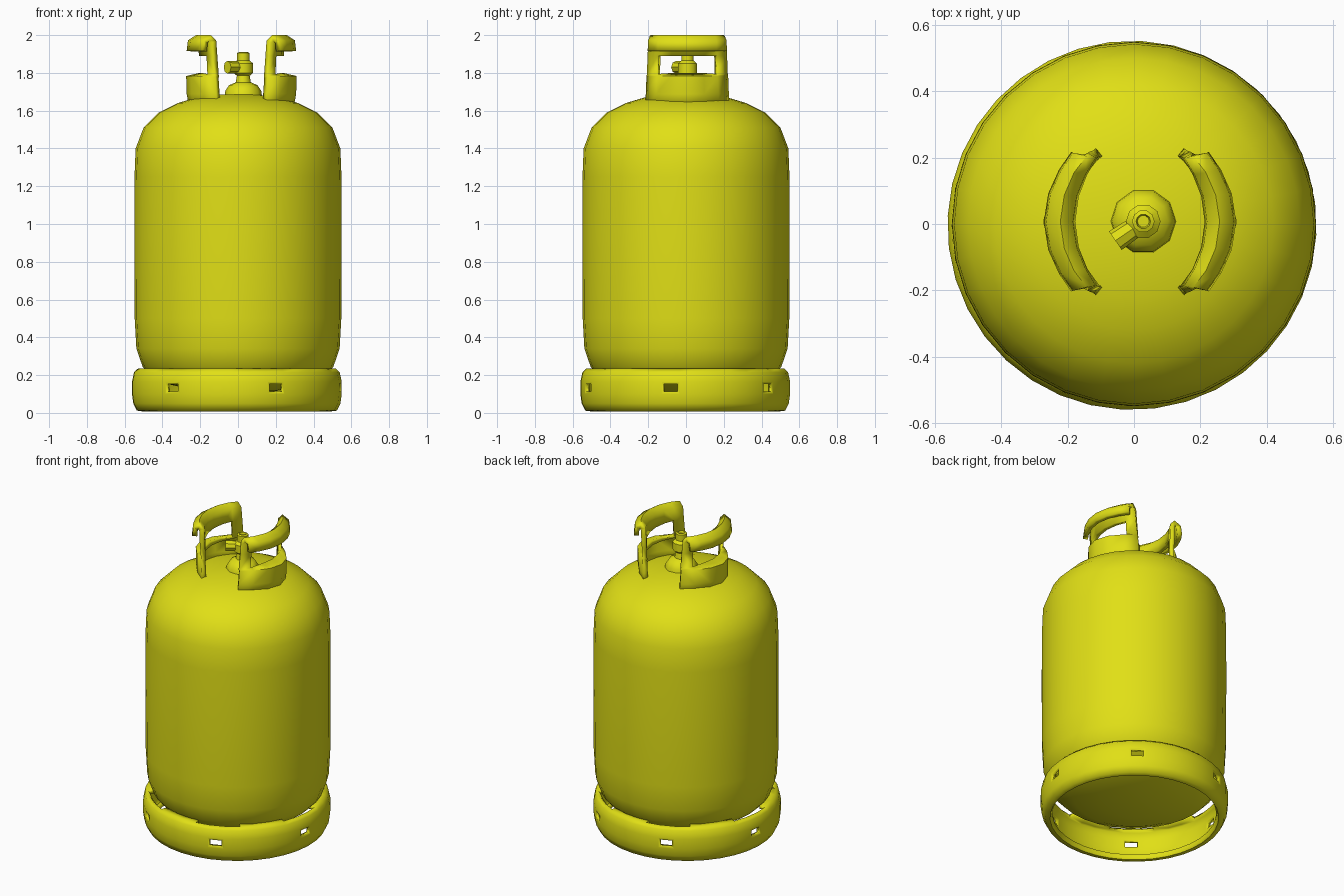
import bpy, bmesh, math
from mathutils import Vector

if "Cube" in bpy.data.objects:
    bpy.data.objects.remove(bpy.data.objects["Cube"])

yellow = bpy.data.materials.new("yellow_paint")
yellow.diffuse_color = (0.75, 0.74, 0.008, 1)
yellow.use_nodes = True
yellow.node_tree.nodes["Principled BSDF"].inputs["Base Color"].default_value = yellow.diffuse_color


def finish(bm, name, angle=50, thickness=0, offset=-1):
    me = bpy.data.meshes.new(name)
    bm.to_mesh(me)
    bm.free()
    me.materials.append(yellow)
    me.shade_smooth()
    me.set_sharp_from_angle(angle=math.radians(angle))
    ob = bpy.data.objects.new(name, me)
    bpy.context.collection.objects.link(ob)
    if thickness:
        mod = ob.modifiers.new("wall", 'SOLIDIFY')
        mod.thickness, mod.offset = thickness, offset
    return ob


def revolve(profile, segs, centre=(0, 0), start=0.0):
    """Lathe (radius, z) points listed from bottom to top."""
    bm = bmesh.new()
    grid = []
    for r, z in profile:
        ring = []
        for i in range(segs):
            a = math.radians(start) + math.tau * i / segs
            ring.append(bm.verts.new((centre[0] + r * math.cos(a), centre[1] + r * math.sin(a), z)))
        grid.append(ring)
    for lo, hi in zip(grid, grid[1:]):
        for i in range(segs):
            k = (i + 1) % segs
            bm.faces.new((lo[i], lo[k], hi[k], hi[i]))
    bmesh.ops.remove_doubles(bm, verts=bm.verts, dist=1e-5)
    return bm


# Tank body with domed bottom and shoulder
body = [(0, .10), (.2, .115), (.36, .15), (.46, .195), (.505, .245), (.538, .34), (.547, .5),
        (.549, .9), (.548, 1.25), (.542, 1.40), (.50, 1.51), (.42, 1.59), (.32, 1.64),
        (.22, 1.67), (.1, 1.685), (0, 1.69)]
finish(revolve(body, 32), "tank_body", 60)

# Foot ring: curled band with six drain holes and a slit above each one
ring = [(.485, .035), (.50, .008), (.53, .012), (.549, .05), (.556, .10), (.556, .165),
        (.545, .215), (.525, .234), (.485, .236)]
bm = revolve(ring, 36, (-.006, -.004), -13)


def off_hole(face):
    c = face.calc_center_median()
    a = math.degrees(math.atan2(c.y, c.x)) + 8
    return abs((a + 30) % 60 - 30)


slits = [f for f in bm.faces if f.calc_center_median().z > .23 and off_hole(f) < 14]
holes = [f for f in bm.faces if .11 < f.calc_center_median().z < .15 and off_hole(f) < 4]
bmesh.ops.inset_individual(bm, faces=holes, thickness=.017)
bmesh.ops.delete(bm, geom=slits + holes, context='FACES')
finish(bm, "foot_ring", 60, .025)

# Two curved guard handles: (z, outward shift, bulge) rows by columns across y
rows = [(1.61, -.005, .14), (1.69, .0, .15), (1.775, .005, .15), (1.785, .005, .09),
        (1.89, .015, .07), (1.965, .02, .07), (1.985, .04, .075), (1.965, .065, .08),
        (1.915, .07, .08)]
cols = [-1, -.74, -.4, 0, .4, .74, 1]
for side, name in ((-1, "left_handle"), (1, "right_handle")):
    bm = bmesh.new()
    grid = []
    for z, out, bulge in rows:
        half = .205 - .03 * (z - 1.8)
        grid.append([bm.verts.new((.018 + side * (.125 + out + bulge * (1 - c * c)),
                                   .007 + half * c, z)) for c in cols])
    for r in range(len(rows) - 1):
        for c in range(len(cols) - 1):
            if r == 3 and 0 < c < len(cols) - 2:
                continue  # hand opening
            bm.faces.new((grid[r][c], grid[r][c + 1], grid[r + 1][c + 1], grid[r + 1][c]))
    finish(bm, name, 50, .03, 0)

# Valve: collar, stem, body and cap
valve = [(.10, 1.67), (.095, 1.705), (.075, 1.735), (.04, 1.75), (.034, 1.785), (.052, 1.80),
         (.052, 1.85), (.034, 1.865), (.034, 1.905), (.022, 1.91), (.018, 1.895), (0, 1.895)]
finish(revolve(valve, 10, (.028, .008)), "valve", 40)

# Side outlet of the valve
bm = bmesh.new()
bmesh.ops.create_cone(bm, cap_ends=True, segments=8, radius1=.03, radius2=.034, depth=.10)
ob = finish(bm, "valve_outlet", 40)
aim = Vector((-.8, -.55, 0))
ob.rotation_euler = aim.to_track_quat('Z', 'Y').to_euler()
ob.location = (-.015, -.022, 1.83)
